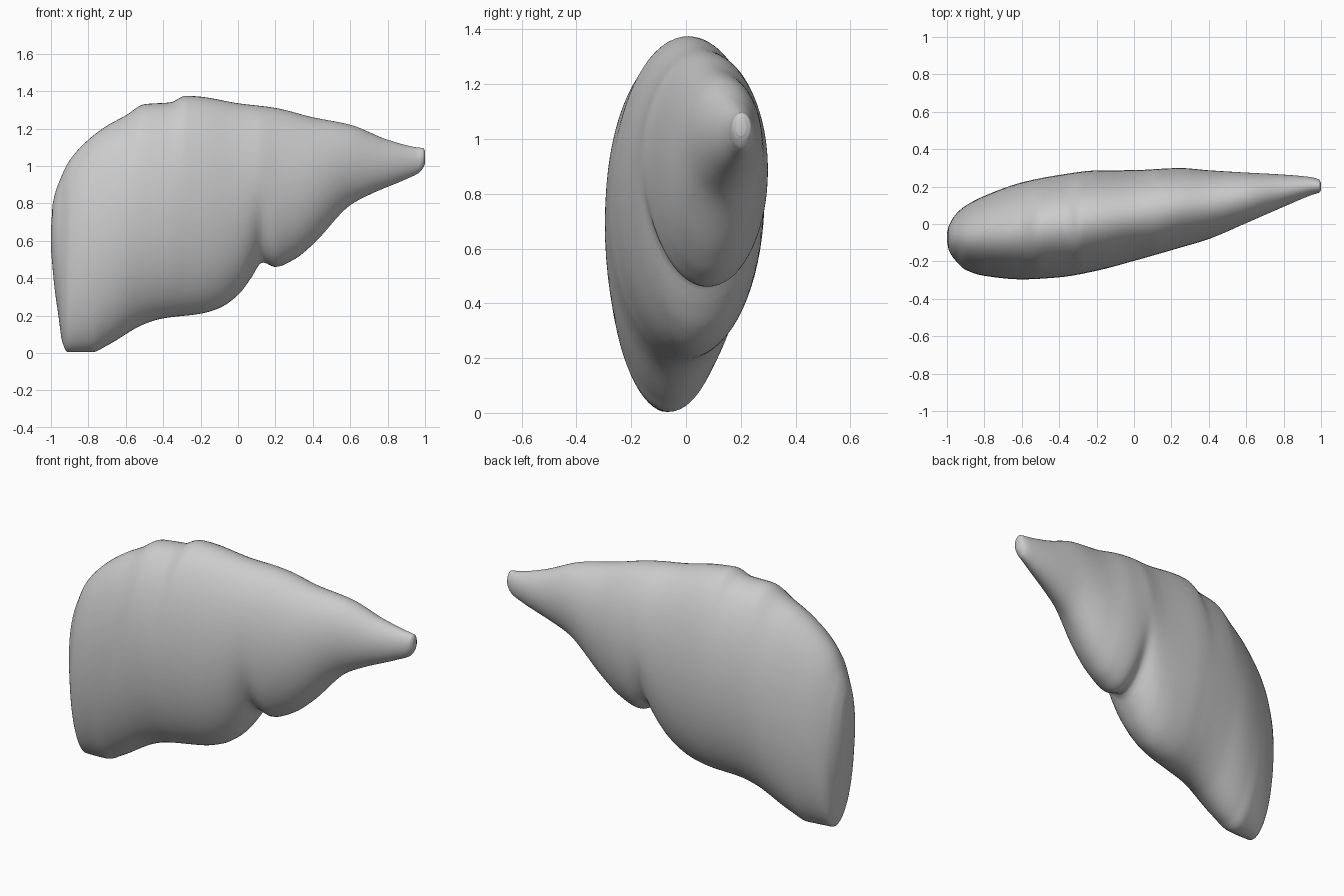
import bpy, bmesh, math

if "Cube" in bpy.data.objects:
    bpy.data.objects.remove(bpy.data.objects["Cube"])

# Outline profiles along x: (x, value)
TOP = [(-1, .66), (-.99, .80), (-.95, .93), (-.9, 1.03), (-.8, 1.14), (-.7, 1.215), (-.6, 1.27),
       (-.5, 1.33), (-.36, 1.34), (-.28, 1.375), (-.2, 1.37), (0, 1.335), (.2, 1.31), (.4, 1.26),
       (.6, 1.22), (.8, 1.14), (.95, 1.10), (.99, 1.095), (1, 1.08)]
BOTTOM = [(-1, .55), (-.98, .34), (-.96, .20), (-.94, .06), (-.91, .004), (-.78, .004), (-.7, .04),
          (-.5, .155), (-.4, .185), (-.2, .21), (-.1, .24), (0, .31), (.07, .40), (.13, .485),
          (.2, .46), (.3, .50), (.4, .58), (.6, .79), (.7, .845), (.9, .93), (.97, .965), (.99, .99), (1, 1.01)]
FRONT = [(-1, -.09), (-.99, -.14), (-.95, -.2), (-.9, -.245), (-.8, -.277), (-.6, -.296), (-.4, -.285), (-.2, -.25),
         (0, -.197), (.2, -.14), (.4, -.08), (.6, .005), (.8, .092), (.95, .155), (.99, .168), (1, .18)]
BACK = [(-1, -.05), (-.99, -.01), (-.95, .055), (-.9, .098), (-.8, .15), (-.6, .222), (-.4, .262), (-.2, .286),
        (0, .288), (.25, .299), (.4, .287), (.6, .275), (.8, .264), (.95, .25), (.99, .237), (1, .22)]


def sample(keys, x):
    """Cubic interpolation with tangents limited so that it never overshoots."""
    i = 0
    while i < len(keys) - 2 and x > keys[i + 1][0]:
        i += 1

    def slope(k):
        return (keys[k + 1][1] - keys[k][1]) / (keys[k + 1][0] - keys[k][0])

    def tangent(k):
        if k == 0:
            return slope(0)
        if k == len(keys) - 1:
            return slope(k - 1)
        a, b = slope(k - 1), slope(k)
        return 0 if a * b <= 0 else 2 * a * b / (a + b)

    (x0, v0), (x1, v1) = keys[i], keys[i + 1]
    h = x1 - x0
    t = (x - x0) / h
    return (v0 * (1 + 2 * t) * (1 - t) ** 2 + h * tangent(i) * t * (1 - t) ** 2
            + v1 * t * t * (3 - 2 * t) + h * tangent(i + 1) * t * t * (t - 1))


# Liver body: oval sections lofted from the broad lobe to the narrow tip
RINGS, SIDES = 160, 72
bm = bmesh.new()
rings = []
for i in range(RINGS + 1):
    x = -math.cos(math.pi * i / RINGS)
    top, bottom = sample(TOP, x), sample(BOTTOM, x)
    front, back = sample(FRONT, x), sample(BACK, x)
    yc, zc = (front + back) / 2, (top + bottom) / 2
    ry, rz = (back - front) / 2, (top - bottom) / 2
    ring = []
    for j in range(SIDES):
        a = 2 * math.pi * j / SIDES
        c, s = math.cos(a), math.sin(a)
        # crease between the two lobes, deepest on the lower edge
        crease = 1 - .13 * math.exp(-((x - .12) / .045) ** 2) * max(0, -s) ** 2
        ring.append(bm.verts.new((x, yc + ry * c * crease, zc + rz * s)))
    rings.append(ring)
for r0, r1 in zip(rings, rings[1:]):
    for j in range(SIDES):
        k = (j + 1) % SIDES
        bm.faces.new((r0[j], r0[k], r1[k], r1[j]))
bm.faces.new(rings[0])
bm.faces.new(rings[-1])
bmesh.ops.recalc_face_normals(bm, faces=bm.faces)
mesh = bpy.data.meshes.new("liver")
bm.to_mesh(mesh)
bm.free()
liver = bpy.data.objects.new("liver", mesh)
bpy.context.collection.objects.link(liver)
for p in mesh.polygons:
    p.use_smooth = True
